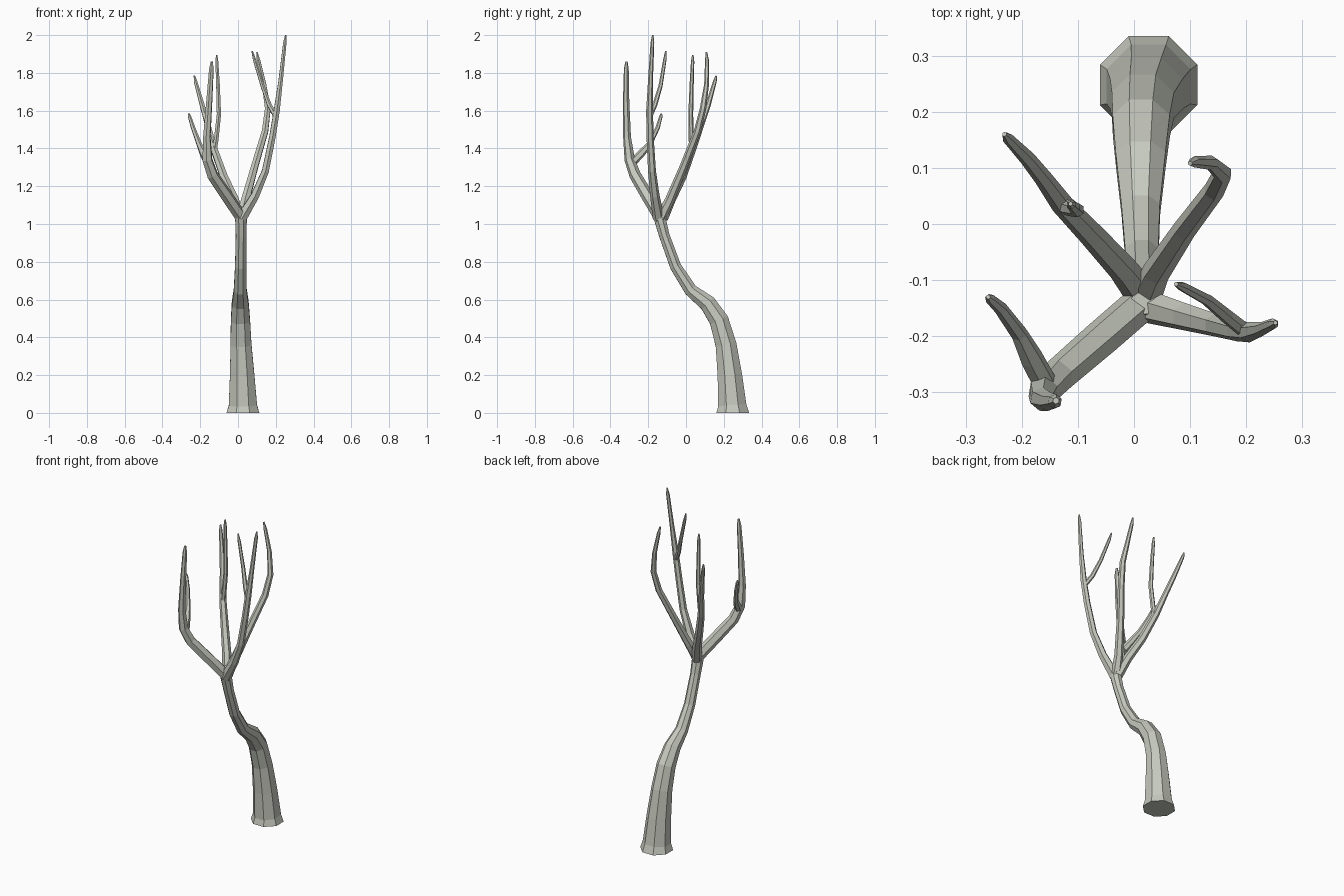
import bpy, bmesh, math
from mathutils import Vector

bark = bpy.data.materials.new("pale grey bark")
bark.diffuse_color = (0.57, 0.59, 0.52, 1)


def limb(name, path, sides, cap_start=False):
    """Loft a faceted tapering tube along (x, y, z, radius) points."""
    pts = [Vector(p[:3]) for p in path]
    bm = bmesh.new()
    rings = []
    side = Vector((1, 0, 0))
    for i, p in enumerate(pts):
        if i == 0 and cap_start:
            t = Vector((0, 0, 1))          # trunk foot stays level
        else:
            a, b = pts[max(i - 1, 0)], pts[min(i + 1, len(pts) - 1)]
            t = (b - a).normalized()
        side = (side - t * side.dot(t)).normalized()
        up = t.cross(side)
        ring = []
        for k in range(sides):
            ang = 2 * math.pi * (k + 0.5) / sides
            ring.append(bm.verts.new(p + (side * math.cos(ang) + up * math.sin(ang)) * path[i][3]))
        rings.append(ring)
    for r0, r1 in zip(rings, rings[1:]):
        for k in range(sides):
            n = (k + 1) % sides
            bm.faces.new((r0[k], r0[n], r1[n], r1[k]))
    bm.faces.new(rings[-1])
    if cap_start:
        bm.faces.new(rings[0][::-1])
    bmesh.ops.recalc_face_normals(bm, faces=bm.faces)
    me = bpy.data.meshes.new(name)
    bm.to_mesh(me)
    bm.free()
    me.materials.append(bark)
    ob = bpy.data.objects.new(name, me)
    bpy.context.collection.objects.link(ob)
    return ob


# Trunk with flared foot and a strong bend
limb("trunk", [
    (.026, .248, 0, .094), (.026, .245, .04, .081), (.022, .232, .2, .070),
    (.016, .212, .36, .060), (.013, .175, .49, .055), (.012, .115, .58, .048),
    (.012, .025, .65, .037), (.014, -.055, .775, .032), (.016, -.115, .94, .030),
    (.016, -.142, 1.04, .034), (.016, -.140, 1.09, .022)], 8, True)

# Front left branch and its fork
limb("front_left_branch", [
    (.015, -.14, 1.04, .033), (-.06, -.205, 1.15, .033), (-.135, -.27, 1.26, .031),
    (-.162, -.298, 1.34, .028), (-.165, -.312, 1.46, .021), (-.152, -.317, 1.65, .017),
    (-.141, -.316, 1.82, .013), (-.139, -.315, 1.86, .006)], 6)
limb("front_left_fork", [
    (-.155, -.29, 1.32, .022), (-.182, -.24, 1.37, .021), (-.205, -.195, 1.42, .015),
    (-.238, -.15, 1.51, .012), (-.257, -.133, 1.57, .009), (-.26, -.13, 1.585, .004)], 6)

# Right branch and its fork
limb("right_branch", [
    (.018, -.145, 1.03, .031), (.09, -.165, 1.15, .025), (.145, -.18, 1.28, .021),
    (.182, -.19, 1.46, .019), (.205, -.193, 1.6, .018), (.226, -.188, 1.76, .013),
    (.248, -.178, 1.96, .010), (.252, -.176, 2.0, .004)], 6)
limb("right_fork", [
    (.2, -.192, 1.57, .014), (.166, -.165, 1.63, .013), (.13, -.135, 1.73, .011),
    (.087, -.112, 1.87, .009), (.075, -.107, 1.915, .004)], 6)

# Back right branch
limb("back_right_branch", [
    (.018, -.135, 1.03, .030), (.04, -.085, 1.13, .025), (.09, -.01, 1.31, .021),
    (.143, .06, 1.49, .019), (.158, .09, 1.61, .017), (.138, .109, 1.74, .013),
    (.108, .111, 1.87, .010), (.1, .108, 1.91, .004)], 6)

# Back left branch and its fork
limb("back_left_branch", [
    (.014, -.125, 1.03, .030), (-.02, -.08, 1.13, .026), (-.075, -.02, 1.25, .023),
    (-.128, .035, 1.4, .020), (-.162, .082, 1.53, .016), (-.19, .117, 1.63, .014),
    (-.225, .153, 1.755, .010), (-.231, .16, 1.785, .004)], 6)
limb("back_left_fork", [
    (-.127, .032, 1.38, .015), (-.115, .028, 1.45, .014), (-.101, .025, 1.58, .013),
    (-.106, .03, 1.74, .011), (-.112, .035, 1.86, .009), (-.113, .036, 1.895, .004)], 6)
